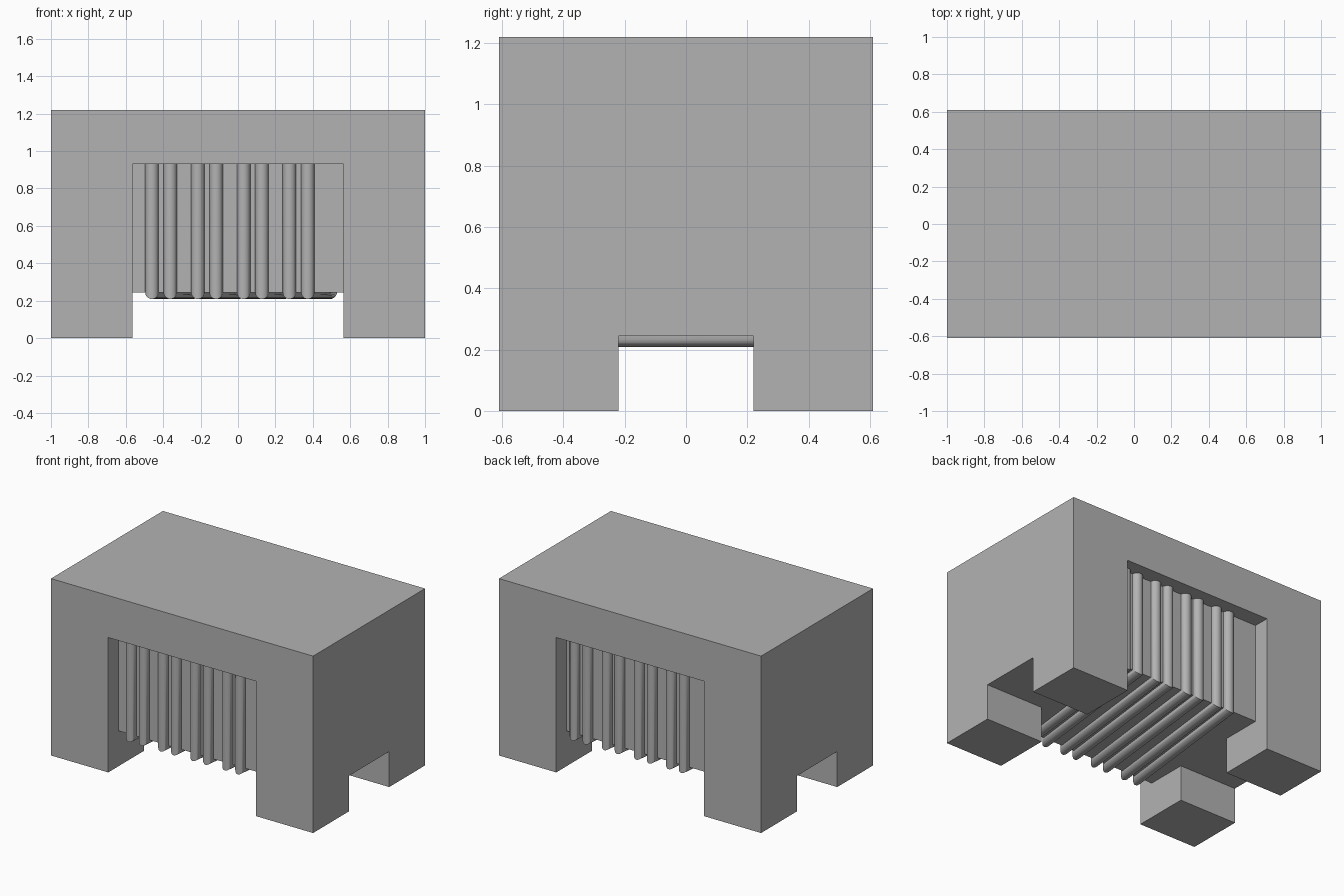
import bpy, bmesh, math

old = bpy.data.objects.get("Cube")
if old:
    bpy.data.objects.remove(old, do_unlink=True)

grey = bpy.data.materials.new("plain_grey")
grey.use_nodes = True
grey.diffuse_color = (0.45, 0.45, 0.45, 1)
grey.node_tree.nodes["Principled BSDF"].inputs["Base Color"].default_value = grey.diffuse_color

HALF_DEPTH, HEIGHT = 0.61, 1.22
CORE_Y = 0.50         # wall of the recess
CORE_Z = 0.245        # underside between the feet
WINDOW_X, WINDOW_TOP = 0.563, 0.93
FOOT_Y = 0.22
RADIUS = 0.036


def box(name, low, high):
    bm = bmesh.new()
    bmesh.ops.create_cube(bm, size=1)
    for v in bm.verts:
        v.co = [h if c > 0 else l for c, l, h in zip(v.co, low, high)]
    return finish(name, bm)


def finish(name, bm):
    mesh = bpy.data.meshes.new(name)
    bm.to_mesh(mesh)
    bm.free()
    mesh.materials.append(grey)
    obj = bpy.data.objects.new(name, mesh)
    bpy.context.collection.objects.link(obj)
    return obj


def cut(target, low, high):
    cutter = box("cutter", low, high)
    cutter.hide_render = True
    mod = target.modifiers.new("cut", "BOOLEAN")
    mod.operation, mod.solver, mod.object = "DIFFERENCE", "EXACT", cutter
    bpy.context.view_layer.objects.active = target
    bpy.ops.object.modifier_apply(modifier=mod.name)
    bpy.data.objects.remove(cutter, do_unlink=True)


# Block with crossing channels underneath, leaving four feet
core = box("core_block", (-1, -HALF_DEPTH, 0), (1, HALF_DEPTH, HEIGHT))
cut(core, (-2, -FOOT_Y, -1), (2, FOOT_Y, CORE_Z))
cut(core, (-WINDOW_X, -2, -1), (WINDOW_X, 2, CORE_Z))

# Winding windows in the front and back
cut(core, (-WINDOW_X, -2, -1), (WINDOW_X, -CORE_Y, WINDOW_TOP))
cut(core, (-WINDOW_X, CORE_Y, -1), (WINDOW_X, 2, WINDOW_TOP))


def wire(name, front_x, back_x, segments=16):
    """Half-round wire down the front, under the core and up the back."""
    bm = bmesh.new()
    rings = []
    for x, side, top in ((front_x, -1, True), (front_x, -1, False),
                         (back_x, 1, False), (back_x, 1, True)):
        ring = []
        for i in range(segments + 1):
            a = math.pi * i / segments
            out = RADIUS * math.sin(a)
            z = WINDOW_TOP if top else CORE_Z - out
            ring.append(bm.verts.new((x + RADIUS * math.cos(a), side * (CORE_Y + out), z)))
        rings.append(ring)
    for r, s in zip(rings, rings[1:]):
        for i in range(segments):
            bm.faces.new((r[i], r[i + 1], s[i + 1], s[i]))
    bmesh.ops.recalc_face_normals(bm, faces=bm.faces)
    # Open shells: make the normals point away from the core
    probe = min(bm.faces, key=lambda f: f.calc_center_median().z)
    if probe.normal.z > 0:
        bmesh.ops.reverse_faces(bm, faces=bm.faces)
    obj = finish(name, bm)
    bpy.ops.object.select_all(action="DESELECT")
    obj.select_set(True)
    bpy.context.view_layer.objects.active = obj
    bpy.ops.object.shade_smooth_by_angle(angle=math.radians(35))


# Four pairs of wires, each slanting sideways beneath the core
for pair in range(4):
    for strand in range(2):
        x = -0.46 + 0.245 * pair + 0.098 * strand
        wire(f"winding_{pair + 1}_{strand + 1}", x, x + 0.12)
